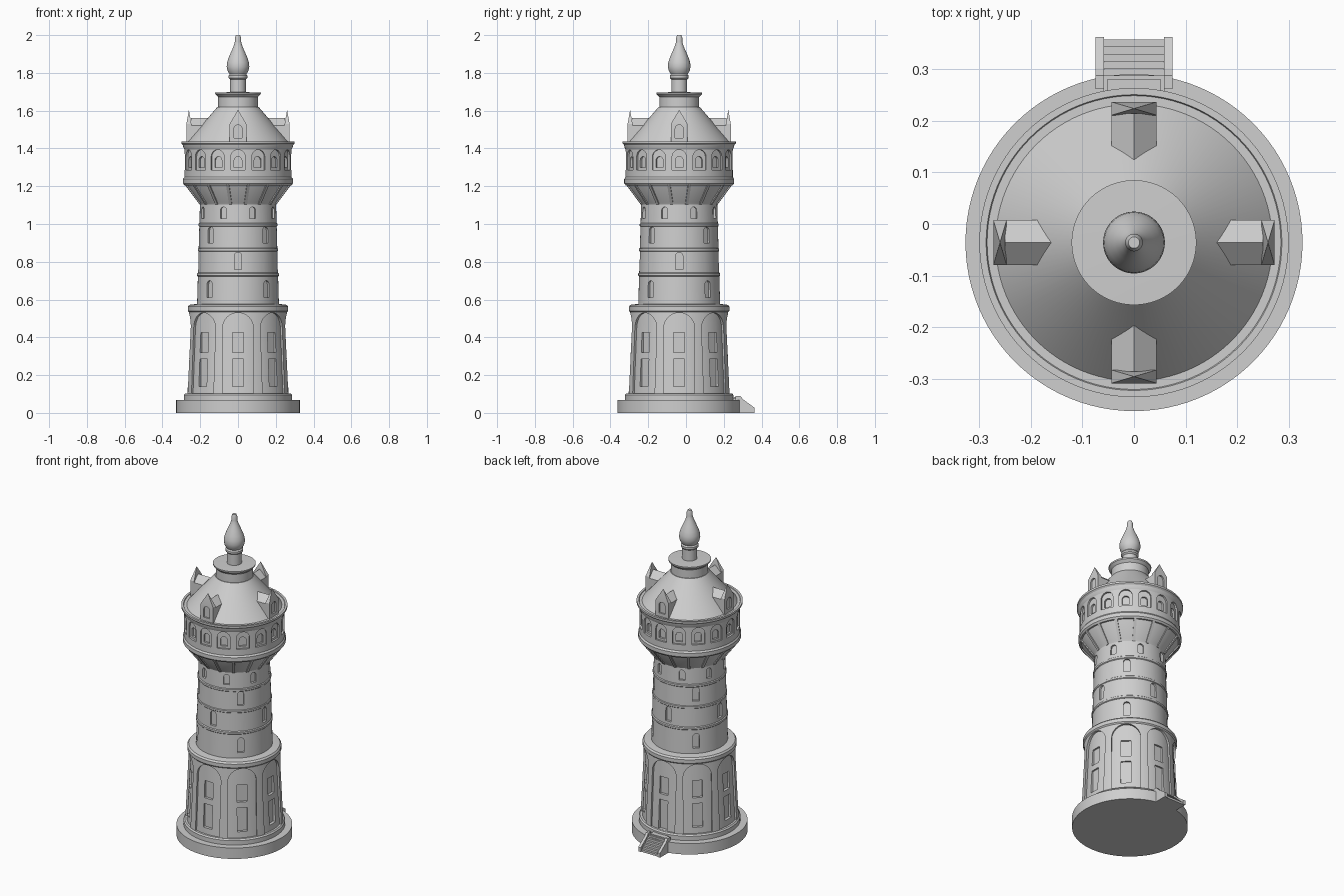
import bpy, bmesh, math
from mathutils import Vector, Matrix

if "Cube" in bpy.data.objects:
    bpy.data.objects.remove(bpy.data.objects["Cube"])

CY = -0.036      # tower axis
SEG = 96
stone = bpy.data.materials.new("grey stone")
stone.diffuse_color = (0.62, 0.62, 0.62, 1)
stone.use_nodes = True
stone.node_tree.nodes["Principled BSDF"].inputs["Base Color"].default_value = stone.diffuse_color


def finish(name, bm, smooth=True):
    bmesh.ops.recalc_face_normals(bm, faces=bm.faces)
    me = bpy.data.meshes.new(name)
    bm.to_mesh(me)
    bm.free()
    me.materials.append(stone)
    ob = bpy.data.objects.new(name, me)
    bpy.context.collection.objects.link(ob)
    if smooth:
        shade(ob)
    return ob


def shade(ob):
    bpy.ops.object.select_all(action='DESELECT')
    ob.select_set(True)
    bpy.context.view_layer.objects.active = ob
    bpy.ops.object.shade_smooth_by_angle(angle=math.radians(28))


def lathe(name, profile, seg=SEG):
    """Closed solid of revolution from (radius, height) pairs."""
    bm = bmesh.new()
    rings = []
    for r, z in profile:
        rings.append([bm.verts.new((r * math.cos(2 * math.pi * i / seg),
                                    CY + r * math.sin(2 * math.pi * i / seg), z)) for i in range(seg)])
    for a, b in zip(rings, rings[1:]):
        for i in range(seg):
            j = (i + 1) % seg
            bm.faces.new((a[i], a[j], b[j], b[i]))
    bm.faces.new(rings[0])
    bm.faces.new(rings[-1])
    return finish(name, bm)


def radial(bm, angle, sections):
    """Loft sections of (tangent, radius, z) points, turned to an angle in degrees."""
    rot = Matrix.Rotation(math.radians(angle), 3, 'Z')
    loops = [[bm.verts.new(rot @ Vector((r, t, z)) + Vector((0, CY, 0))) for t, r, z in s] for s in sections]
    for a, b in zip(loops, loops[1:]):
        for i in range(len(a)):
            j = (i + 1) % len(a)
            bm.faces.new((a[i], a[j], b[j], b[i]))
    bm.faces.new(loops[0])
    bm.faces.new(loops[-1])


def opening(bm, angle, w, z0, z1, r0, r1, arched=True, steps=10):
    """Window shaped prism running outward from r0 to r1."""
    h = w / 2
    pts = [(-h, z0), (h, z0)]
    if arched:
        pts += [(h * math.cos(math.pi * i / steps), z1 - h + h * math.sin(math.pi * i / steps))
                for i in range(steps + 1)]
    else:
        pts += [(h, z1), (-h, z1)]
    radial(bm, angle, [[(t, r, z) for t, z in pts] for r in (r0, r1)])


def cut(ob, bm):
    """Cut the prisms in bm out of ob and bake the result."""
    cutter = finish("cutter", bm, False)
    mod = ob.modifiers.new("cut", 'BOOLEAN')
    mod.operation, mod.solver, mod.object = 'DIFFERENCE', 'EXACT', cutter
    bpy.context.view_layer.update()
    ev = ob.evaluated_get(bpy.context.evaluated_depsgraph_get())
    me = bpy.data.meshes.new_from_object(ev)
    ob.modifiers.clear()
    ob.data = me
    bpy.data.objects.remove(cutter)
    shade(ob)


def box(bm, x0, x1, y0, y1, z0, z1):
    m = Matrix.Translation(((x0 + x1) / 2, (y0 + y1) / 2, (z0 + z1) / 2)) @ \
        Matrix.Diagonal((x1 - x0, y1 - y0, z1 - z0, 1))
    bmesh.ops.create_cube(bm, size=1, matrix=m)


# Foundation and plinth
lathe("foundation", [(0.327, 0), (0.327, 0.068)])
lathe("plinth", [(0.287, 0.06), (0.287, 0.095), (0.28, 0.103)])

# Lower storey: arcade shell over a tapered core with windows and a back door
arcade = lathe("arcade", [(0.279, 0.1), (0.259, 0.545)])
bm = bmesh.new()
for k in range(8):
    opening(bm, 45 * k, 0.164, 0.09, 0.53, 0.205, 0.4, steps=16)
cut(arcade, bm)
core = lathe("lower_wall", [(0.268, 0.095), (0.245, 0.545)])
bm = bmesh.new()
for k in range(8):
    opening(bm, 45 * k, 0.058, 0.104 if k == 2 else 0.14, 0.285, 0.248, 0.4, False)
    opening(bm, 45 * k, 0.058, 0.32, 0.425, 0.24, 0.4, False)
cut(core, bm)
lathe("lower_cornice", [(0.257, 0.53), (0.266, 0.54), (0.266, 0.562), (0.258, 0.572), (0.21, 0.578)])

# Shaft with arched windows and string courses
shaft = lathe("shaft", [(0.217, 0.56), (0.201, 1.12)])
bm = bmesh.new()
for k in range(4):
    opening(bm, 45 + 90 * k, 0.038, 0.61, 0.70, 0.2, 0.4)
    opening(bm, 90 * k, 0.038, 0.76, 0.85, 0.197, 0.4)
    opening(bm, 45 + 90 * k, 0.038, 0.90, 0.985, 0.193, 0.4)
for k in range(8):
    opening(bm, 22.5 + 45 * k, 0.034, 1.028, 1.09, 0.19, 0.4)
cut(shaft, bm)
for i, (r, z) in enumerate([(0.217, 0.733), (0.212, 0.864), (0.209, 0.996)]):
    lathe(f"string_course_{i + 1}", [(r - 0.004, z - 0.01), (r, z - 0.006), (r, z + 0.005), (r - 0.006, z + 0.01)])

# Flared corbel with ribs
lathe("corbel", [(0.2, 1.1), (0.208, 1.115), (0.272, 1.2), (0.276, 1.215)])
bm = bmesh.new()
for k in range(16):
    radial(bm, 11.25 + 22.5 * k, [[(t, 0.19, 1.102), (t, 0.205, 1.102), (t, 0.283, 1.205),
                                   (t, 0.283, 1.215), (t, 0.255, 1.215)] for t in (-0.008, 0.008)])
finish("corbel_ribs", bm, False)
lathe("gallery_sill", [(0.283, 1.205), (0.291, 1.215), (0.291, 1.238), (0.284, 1.248)])

# Gallery with stepped arched windows
gallery = lathe("gallery", [(0.284, 1.24), (0.284, 1.41)])
for w, z0, z1, r0 in ((0.075, 1.287, 1.393, 0.272), (0.04, 1.3, 1.357, 0.26)):
    bm = bmesh.new()
    for k in range(16):
        opening(bm, 22.5 * k, w, z0, z1, r0, 0.4)
    cut(gallery, bm)
lathe("eaves", [(0.284, 1.395), (0.289, 1.405), (0.292, 1.418), (0.300, 1.426), (0.300, 1.438),
                (0.287, 1.438), (0.285, 1.434), (0.262, 1.434)])

# Roof, collar and finial
lathe("roof", [(0.272, 1.43), (0.109, 1.62)])
lathe("collar", [(0.105, 1.61), (0.105, 1.672), (0.12, 1.687), (0.121, 1.696), (0.04, 1.698)])
lathe("finial", [(0.042, 1.69), (0.042, 1.765), (0.05, 1.773), (0.05, 1.785), (0.044, 1.793),
                 (0.055, 1.81), (0.06, 1.832), (0.058, 1.855), (0.05, 1.88), (0.038, 1.908),
                 (0.026, 1.935), (0.019, 1.955), (0.017, 1.965), (0.017, 1.985), (0.011, 2.0)], 48)

# Dormers: pitched body behind a pointed front wall
bm = bmesh.new()
for k in range(4):
    radial(bm, 90 * k, [[(-0.044, r, 1.43), (0.044, r, 1.43), (0.044, r, 1.522),
                         (0, r, 1.56), (-0.044, r, 1.522)] for r in (0.13, 0.25)])
finish("dormer_bodies", bm, False)
bm, holes = bmesh.new(), bmesh.new()
for k in range(4):
    rings = [[(t * s, 0.26 + d * s, z) for t, d in ((-0.044, -0.013), (0.044, -0.013), (0.044, 0.013), (-0.044, 0.013))]
             for s, z in ((1, 1.43), (1, 1.53), (0.02, 1.603))]
    radial(bm, 90 * k, rings)
    opening(holes, 90 * k, 0.042, 1.455, 1.525, 0.264, 0.4)
fronts = finish("dormer_fronts", bm, False)
cut(fronts, holes)

# Entrance stairs at the back
bm = bmesh.new()
box(bm, -0.052, 0.052, 0.235, 0.28, 0.05, 0.085)
for i in range(6):
    box(bm, -0.06, 0.06, 0.25, 0.358 - 0.014 * i, 0, 0.013 * (i + 1))
finish("steps", bm, False)
bm = bmesh.new()
side = [(0.262, 0), (0.363, 0), (0.363, 0.027), (0.302, 0.072), (0.288, 0.09), (0.262, 0.09)]
for x0, x1 in ((-0.075, -0.058), (0.058, 0.075)):
    radial(bm, 0, [[(y - CY, x, z) for y, z in side] for x in (x0, x1)])
finish("stair_cheeks", bm, False)
